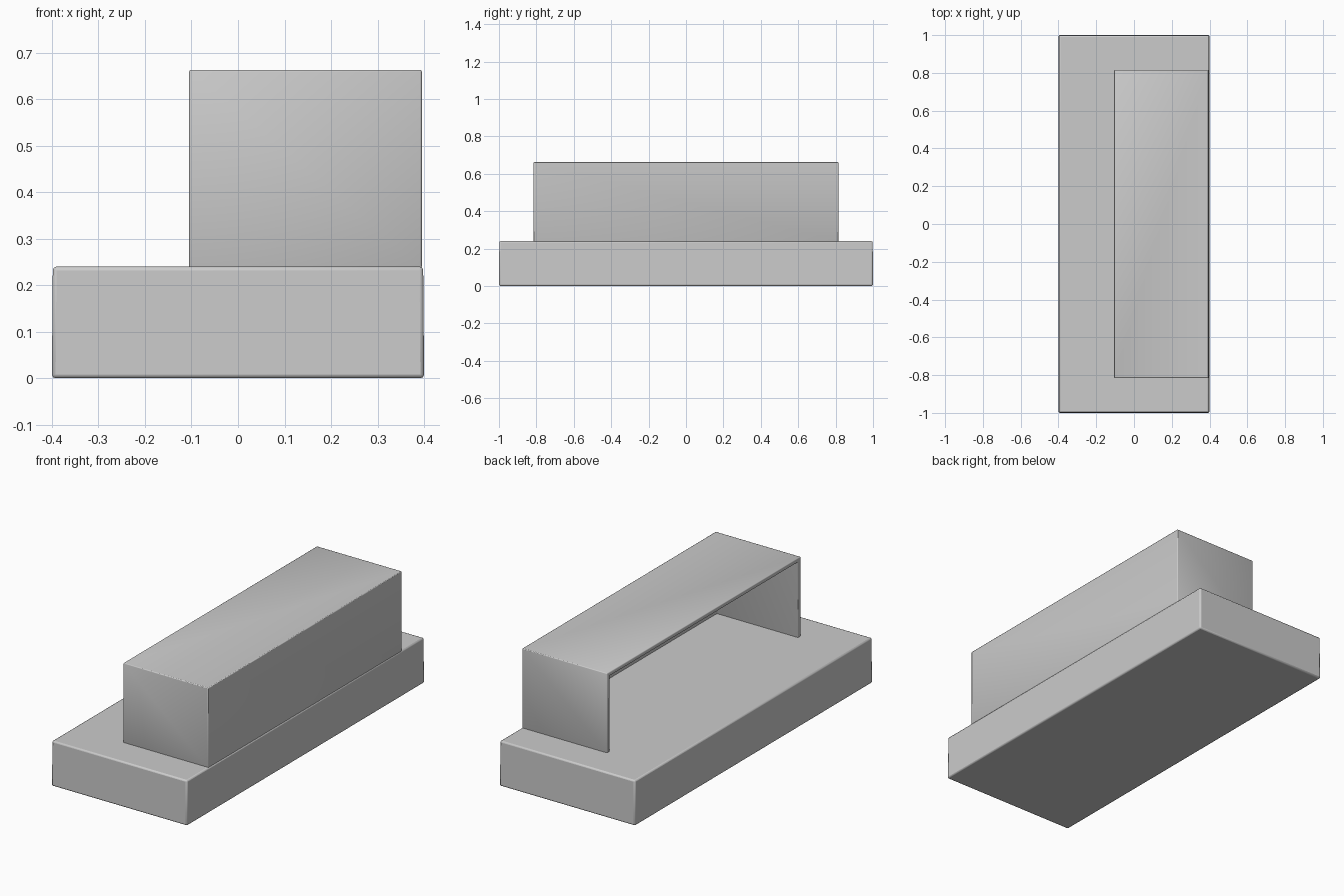
import bpy, bmesh, math

if "Cube" in bpy.data.objects:
    bpy.data.objects.remove(bpy.data.objects["Cube"])


def box(name, lo, hi, open_dirs=()):
    """Box between two corners, with faces pointing along open_dirs removed."""
    bm = bmesh.new()
    bmesh.ops.create_cube(bm, size=1)
    for v in bm.verts:
        v.co = [(a + b) / 2 + c * (b - a) for a, b, c in zip(lo, hi, v.co)]
    bm.normal_update()
    gone = [f for f in bm.faces
            if any(f.normal.dot(d) > 0.9 for d in map(bpy_vec, open_dirs))]
    bmesh.ops.delete(bm, geom=gone, context='FACES')
    mesh = bpy.data.meshes.new(name)
    bm.to_mesh(mesh)
    bm.free()
    obj = bpy.data.objects.new(name, mesh)
    bpy.context.collection.objects.link(obj)
    return obj


def bpy_vec(d):
    from mathutils import Vector
    return Vector(d)


def soften(obj, width):
    mod = obj.modifiers.new("edge_bevel", 'BEVEL')
    mod.width = width
    mod.segments = 2
    mod.limit_method = 'ANGLE'
    mod.angle_limit = math.radians(40)
    bpy.ops.object.select_all(action='DESELECT')
    obj.select_set(True)
    bpy.context.view_layer.objects.active = obj
    bpy.ops.object.shade_smooth_by_angle(angle=math.radians(30))


# Solid base slab, very slightly narrower at the top
base = box("base", (-0.4, -1, 0), (0.4, 1, 0.24))
for v in base.data.vertices:
    if v.co.z > 0.1:
        v.co.x *= 0.995
        v.co.y *= 0.998
soften(base, 0.008)

# Thin-walled hood, open toward -x and underneath where it meets the base
hood = box("hood", (-0.105, -0.815, 0.236), (0.395, 0.815, 0.663),
           open_dirs=[(-1, 0, 0), (0, 0, -1)])
shell = hood.modifiers.new("wall_thickness", 'SOLIDIFY')
shell.thickness = 0.022
shell.offset = -1
shell.use_even_offset = True
soften(hood, 0.004)
